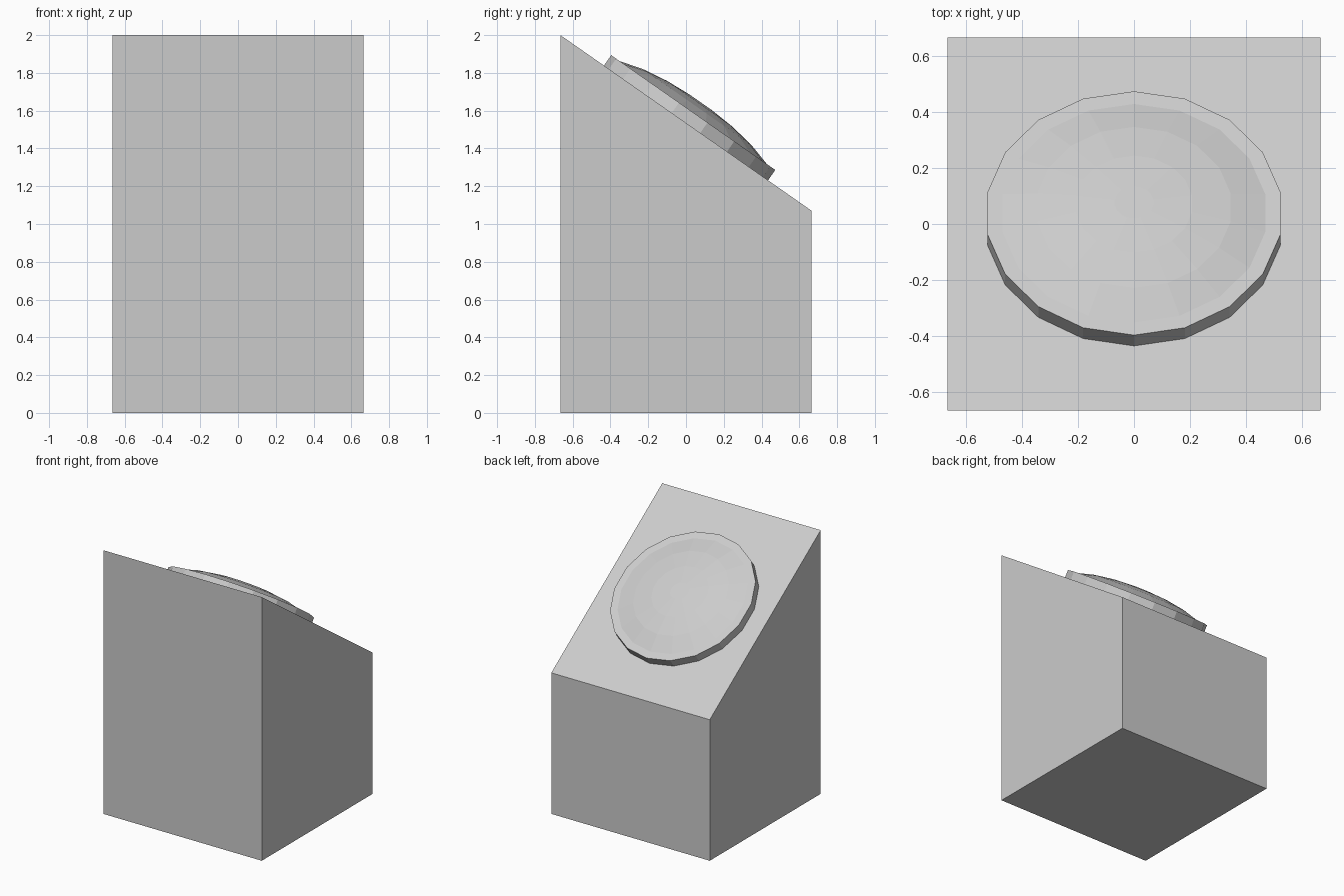
import bpy, bmesh, math
from mathutils import Matrix

if "Cube" in bpy.data.objects:
    bpy.data.objects.remove(bpy.data.objects["Cube"])

HALF = 0.665
BACK_Z, FRONT_Z = 1.07, 2.0
TILT = math.atan2(FRONT_Z - BACK_Z, 2 * HALF)
SIDES = 18


def finish(name, bm):
    bmesh.ops.recalc_face_normals(bm, faces=bm.faces)
    mesh = bpy.data.meshes.new(name)
    bm.to_mesh(mesh)
    bm.free()
    obj = bpy.data.objects.new(name, mesh)
    bpy.context.collection.objects.link(obj)
    return obj


# Block with a sloping top: side profile extruded across x
bm = bmesh.new()
profile = [(-HALF, 0), (HALF, 0), (HALF, BACK_Z), (-HALF, FRONT_Z)]
face = bm.faces.new([bm.verts.new((-HALF, y, z)) for y, z in profile])
ext = bmesh.ops.extrude_face_region(bm, geom=[face])
bmesh.ops.translate(bm, vec=(2 * HALF, 0, 0),
                    verts=[g for g in ext["geom"] if isinstance(g, bmesh.types.BMVert)])
finish("sloped_block", bm)

# Round button: flat rim and shallow dome, as (radius, height) rings
bm = bmesh.new()
rings = [(0.53, 0.0), (0.53, 0.067), (0.475, 0.067),
         (0.35, 0.103), (0.21, 0.125), (0.07, 0.134)]
loops = []
for r, h in rings:
    loops.append([bm.verts.new((r * math.sin(a), r * math.cos(a), h))
                  for a in (2 * math.pi * i / SIDES for i in range(SIDES))])
for low, high in zip(loops, loops[1:]):
    for i in range(SIDES):
        j = (i + 1) % SIDES
        bm.faces.new((low[i], low[j], high[j], high[i]))
bm.faces.new(loops[0])
bm.faces.new(loops[-1])
button = finish("domed_button", bm)
button.matrix_world = (Matrix.Translation((0, 0, (BACK_Z + FRONT_Z) / 2))
                       @ Matrix.Rotation(-TILT, 4, 'X'))
